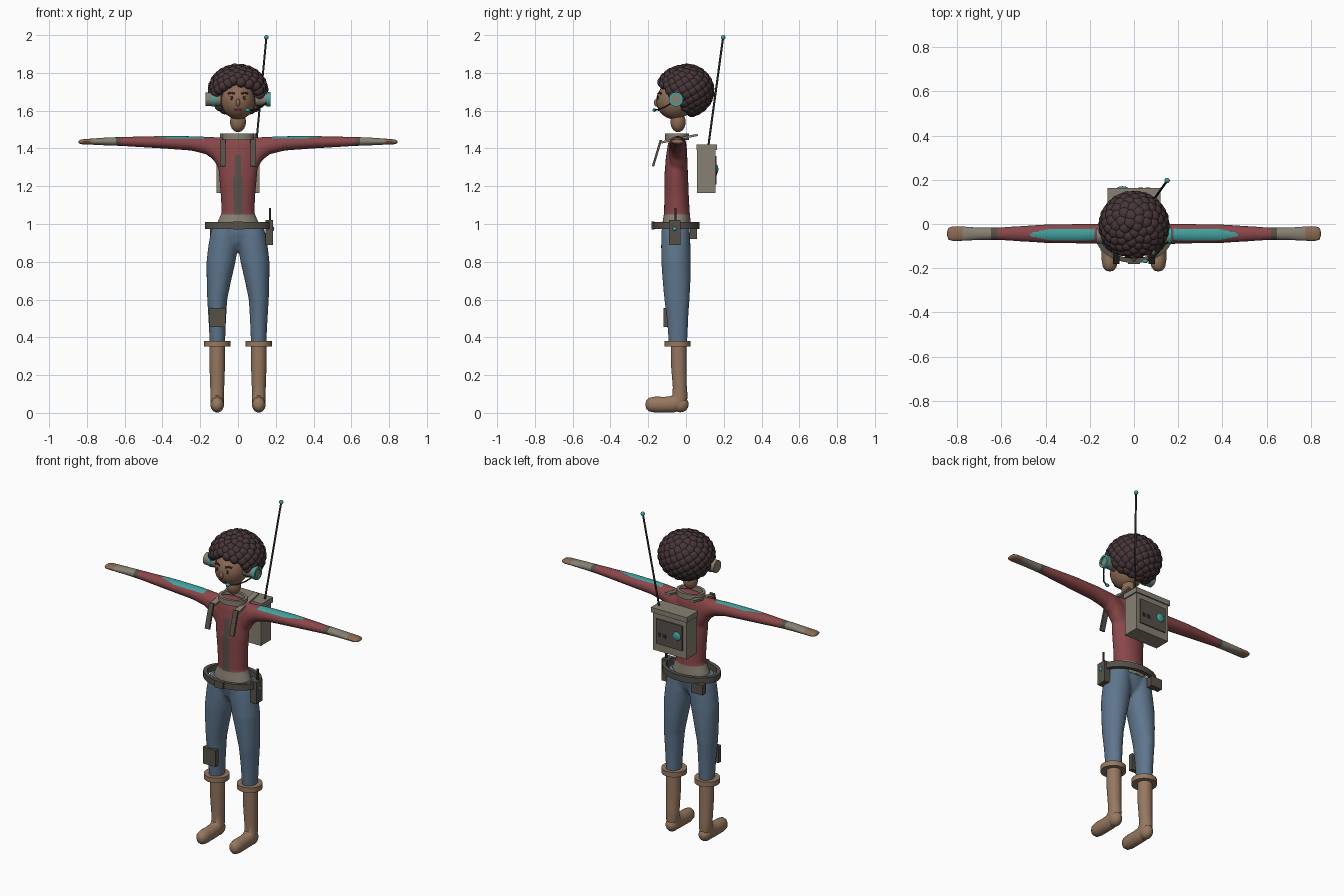
import bpy, bmesh, math
from mathutils import Vector, Matrix

if "Cube" in bpy.data.objects:
    bpy.data.objects.remove(bpy.data.objects["Cube"])

def lin(h):
    c = [int(h[i:i + 2], 16) / 255 for i in (0, 2, 4)]
    return [v / 12.92 if v <= .04045 else ((v + .055) / 1.055) ** 2.4 for v in c] + [1]

MATS = {}
for n, h in dict(red_cloth='8a474a', blue_denim='5e768d', skin='8c6a54', boot_tan='967860', grey='878073',
                 dark_grey='565149', hair_brown='463537', teal='43a19e', lip_red='6e2f30', black='2f2e2c').items():
    MATS[n] = bpy.data.materials.new(n)
    MATS[n].diffuse_color = lin(h)

def finish(name, bm, *mats, smooth=True):
    bmesh.ops.recalc_face_normals(bm, faces=bm.faces)
    me = bpy.data.meshes.new(name)
    bm.to_mesh(me)
    bm.free()
    ob = bpy.data.objects.new(name, me)
    bpy.context.collection.objects.link(ob)
    for m in mats:
        me.materials.append(MATS[m])
    if smooth:
        bpy.ops.object.select_all(action='DESELECT')
        ob.select_set(True)
        bpy.context.view_layer.objects.active = ob
        bpy.ops.object.shade_smooth_by_angle(angle=math.radians(40))
    return ob

def loft(bm, stations, u, fixed=None, n=28):
    """Elliptic rings (centre, radius along u, radius across) joined to a capped tube."""
    pts = [Vector(s[0]) for s in stations]
    rings = []
    for i, (c, ru, rv) in enumerate(stations):
        t = Vector(fixed) if fixed else (pts[min(i + 1, len(pts) - 1)] - pts[max(i - 1, 0)]).normalized()
        v = t.cross(Vector(u)).normalized()
        w = v.cross(t)
        rings.append([bm.verts.new(pts[i] + w * ru * math.cos(a) + v * rv * math.sin(a))
                      for a in (2 * math.pi * k / n for k in range(n))])
    for a, b in zip(rings, rings[1:]):
        for k in range(n):
            bm.faces.new((a[k], a[(k + 1) % n], b[(k + 1) % n], b[k]))
    bm.faces.new(rings[0])
    bm.faces.new(rings[-1])

def box(name, mat, c, size, rot=None):
    bm = bmesh.new()
    m = Matrix.Translation(c) @ (rot or Matrix()) @ Matrix.Diagonal((*size, 1))
    bmesh.ops.create_cube(bm, size=1, matrix=m)
    return finish(name, bm, mat, smooth=False)

def beam(name, mat, p, q, w, t):
    """Flat board in the y-z plane from p to q."""
    d = Vector(q) - Vector(p)
    rot = Matrix.Rotation(math.atan2(d.z, d.y), 4, 'X')
    return box(name, mat, (Vector(p) + Vector(q)) / 2, (w, d.length, t), rot)

def ball(name, mat, c, r):
    bm = bmesh.new()
    bmesh.ops.create_uvsphere(bm, u_segments=24, v_segments=14, radius=1,
                              matrix=Matrix.Translation(c) @ Matrix.Diagonal((*r, 1)))
    return finish(name, bm, mat)

def rod(name, mat, path, r, n=10, u=(0, 1, 0)):
    bm = bmesh.new()
    loft(bm, [(p, r, r) for p in path], u, n=n)
    return finish(name, bm, mat)

def band(name, mat, c, rx, ry, h, t, rot=None, n=40):
    """Hollow elliptic ring with a rectangular section."""
    bm = bmesh.new()
    loops = []
    for dz, dr in ((-h / 2, 0), (h / 2, 0), (h / 2, -t), (-h / 2, -t)):
        loops.append([bm.verts.new(((rx + dr) * math.cos(a), (ry + dr) * math.sin(a), dz))
                      for a in (2 * math.pi * k / n for k in range(n))])
    for a, b in zip(loops, loops[1:] + loops[:1]):
        for k in range(n):
            bm.faces.new((a[k], a[(k + 1) % n], b[(k + 1) % n], b[k]))
    bm.transform(Matrix.Translation(c) @ (rot or Matrix()))
    return finish(name, bm, mat)

def fuse(ob, voxel, steps):
    """Merge overlapping tubes into one soft skin."""
    bpy.context.view_layer.objects.active = ob
    m = ob.modifiers.new('fuse', 'REMESH')
    m.mode, m.voxel_size, m.use_smooth_shade = 'VOXEL', voxel, True
    s = ob.modifiers.new('soften', 'SMOOTH')
    s.factor, s.iterations = .5, steps
    for k in ('fuse', 'soften'):
        bpy.ops.object.modifier_apply(modifier=k)
    return ob

# Torso with arms
bm = bmesh.new()
TORSO = [(.975, .115, -.05, .077), (1.0, .113, -.05, .076), (1.06, .087, -.048, .068), (1.15, .091, -.05, .065),
         (1.25, .1, -.052, .063), (1.35, .108, -.05, .057), (1.42, .11, -.047, .05), (1.455, .095, -.046, .04),
         (1.468, .06, -.046, .024)]
loft(bm, [((0, cy, z), rx, ry) for z, rx, cy, ry in TORSO], (1, 0, 0), (0, 0, 1))
ARM = [(.05, 1.34, .115, .045), (.1, 1.375, .085, .046), (.13, 1.4, .06, .046), (.17, 1.416, .046, .045),
       (.25, 1.427, .038, .044), (.4, 1.433, .033, .042), (.62, 1.437, .024, .028), (.7, 1.437, .021, .029),
       (.78, 1.436, .016, .034), (.82, 1.435, .014, .035), (.838, 1.435, .011, .031), (.846, 1.435, .005, .02)]
for s in (1, -1):
    loft(bm, [((s * x, -.044, z), ry, rz) for x, z, rz, ry in ARM], (0, 1, 0), (s, 0, 0))
body = fuse(finish('shirt_and_arms', bm, 'red_cloth', 'grey', 'dark_grey', 'skin', 'teal'), .0065, 4)
for p in body.data.polygons:
    x, y, z = p.center
    ax = abs(x)
    if ax > .775: p.material_index = 3                                  # hand
    elif ax > .645: p.material_index = 1                                # glove
    elif ax > .62: p.material_index = 2                                 # glove cuff
    elif z < 1.05: p.material_index = 1                                 # waistband
    elif y < -.06 and z < 1.365 and ax < .024 - .03 * max(0, z - 1.1): p.material_index = 2   # front stripe
    elif .18 < ax < .47 and p.normal.z > .3 and abs(y + .048) < .026 * min(1, (.5 - ax) / .12):
        p.material_index = 4                                            # sleeve patch

# Trousers
bm = bmesh.new()
LEG = [(.35, .109, .04, -.042, .048), (.5, .11, .047, -.045, .057), (.6, .11, .053, -.048, .067),
       (.7, .101, .065, -.05, .074), (.8, .09, .077, -.053, .078), (.88, .079, .079, -.054, .078),
       (.95, .073, .073, -.055, .076), (.995, .066, .066, -.054, .073)]
for s in (1, -1):
    loft(bm, [((s * cx, cy, z), rx, ry) for z, cx, rx, cy, ry in LEG], (1, 0, 0), (0, 0, 1))
loft(bm, [((0, -.054, z), rx, ry) for z, rx, ry in ((.86, .03, .03), (.9, .09, .06), (.95, .135, .073), (.995, .128, .074))],
     (1, 0, 0), (0, 0, 1))
fuse(finish('trousers', bm, 'blue_denim'), .009, 5)

# Boots with cuffs
BOOT = [(-.04, .37, .041, .041), (-.038, .25, .041, .041), (-.033, .14, .037, .037), (-.031, .09, .036, .04),
        (-.04, .058, .036, .05), (-.07, .046, .036, .044), (-.11, .044, .036, .041), (-.165, .044, .036, .042),
        (-.195, .044, .031, .036), (-.21, .044, .019, .023), (-.214, .044, .006, .008)]
for s, side in ((1, 'right'), (-1, 'left')):
    bm = bmesh.new()
    loft(bm, [((s * .11, y, z), rx, r) for y, z, rx, r in BOOT], (1, 0, 0))
    ball(side + '_heel', 'boot_tan', (s * .11, -.03, .045), (.036, .044, .042))
    finish(side + '_boot', bm, 'boot_tan')
    band(side + '_boot_cuff', 'boot_tan', (s * .11, -.045, .366), .07, .07, .03, .035)

# Belt, buckle, pouch, knee pocket
band('belt', 'dark_grey', (0, -.052, .992), .175, .124, .036, .022)
box('belt_buckle', 'dark_grey', (0, -.175, .992), (.055, .014, .042))
box('belt_pouch', 'dark_grey', (-.112, .04, .95), (.075, .035, .06))
box('knee_pocket', 'dark_grey', (-.108, -.107, .505), (.085, .026, .1))

# Handheld radio on the belt
box('radio', 'dark_grey', (.165, -.06, .955), (.04, .06, .13))
rod('radio_antenna', 'black', [(.17, -.055, 1.01), (.17, -.055, 1.085)], .006)
ball('radio_button', 'teal', (.186, -.06, .975), (.006, .011, .011))

# Collar and shoulder straps
band('collar', 'grey', (0, -.047, 1.462), .085, .064, .032, .016)
for s, side in ((1, 'right'), (-1, 'left')):
    beam(side + '_shoulder_strap', 'grey', (s * .08, -.13, 1.432), (s * .08, .062, 1.472), .032, .012)
    beam(side + '_chest_strap', 'dark_grey', (s * .081, -.133, 1.445), (s * .081, -.175, 1.305), .03, .012)

# Backpack transmitter
box('pack', 'grey', (0, .106, 1.28), (.225, .098, .23))
box('pack_lid', 'grey', (0, .109, 1.406), (.24, .108, .03))
box('pack_panel', 'dark_grey', (0, .157, 1.285), (.175, .009, .15))
for i in (0, 1):
    box('pack_button', 'black', (.03 + .032 * i, .162, 1.268), (.02, .006, .02))
ball('pack_dial', 'teal', (-.052, .16, 1.29), (.026, .011, .026))
rod('pack_antenna', 'black', [(.095, .118, 1.41), (.15, .196, 1.985)], .0055)
ball('antenna_tip', 'teal', (.15, .197, 1.988), (.012, .012, .012))

# Head and neck
ball('neck', 'skin', (0, -.042, 1.54), (.042, .04, .054))
ball('head', 'skin', (0, -.06, 1.652), (.09, .098, .098))

def face_y(x, z):
    return -.06 - .098 * math.sqrt(1 - (x / .09) ** 2 - ((z - 1.652) / .098) ** 2)

ball('nose', 'skin', (0, face_y(0, 1.64), 1.642), (.011, .012, .02))
ball('lips', 'lip_red', (0, face_y(0, 1.604), 1.604), (.021, .005, .007))
for s, side in ((1, 'right'), (-1, 'left')):
    ball(side + '_eye', 'black', (s * .034, face_y(.034, 1.668), 1.668), (.007, .004, .011))
    rod(side + '_eyebrow', 'hair_brown', [(s * x, face_y(x, z), z) for x, z in ((.018, 1.69), (.035, 1.695), (.052, 1.69))],
        .005, 8)

# Curly hair: rounded clumps over a cap, open around the face
ball('hair_cap', 'hair_brown', (0, .012, 1.708), (.128, .11, .114))
bm = bmesh.new()
N = 190
for i in range(N):
    w = 1 - 2 * (i + .5) / N
    a = i * math.pi * (3 - math.sqrt(5))
    r = math.sqrt(1 - w * w)
    c = Vector((.131 * r * math.cos(a), -.01 + .127 * r * math.sin(a), 1.706 + .112 * w))
    if c.z < 1.755 - .92 * (c.y + .15):
        continue
    bmesh.ops.create_icosphere(bm, subdivisions=3, radius=.031 + .004 * math.sin(i * 2.4), matrix=Matrix.Translation(c))
finish('hair_curls', bm, 'hair_brown')

# Headset
turn = Matrix.Rotation(math.pi / 2, 4, 'Y')
rod('right_earcup', 'grey', [(.09, -.053, 1.66), (.165, -.053, 1.66)], .033, 28)
band('right_earcup_ring', 'teal', (.162, -.053, 1.66), .038, .038, .02, .013, turn)
rod('left_earcup', 'grey', [(-.09, -.053, 1.66), (-.172, -.053, 1.66)], .036, 28)
band('left_earcup_ring', 'teal', (-.13, -.053, 1.66), .039, .039, .02, .013, turn)
rod('microphone_boom', 'black', [(.155, -.07, 1.645), (.125, -.11, 1.62), (.09, -.15, 1.605), (.055, -.168, 1.603)],
    .004, 8, (0, 0, 1))
ball('microphone', 'teal', (.05, -.168, 1.603), (.014, .009, .009))

for m in bpy.data.materials:
    if m.users and not m.is_grease_pencil:
        m.use_nodes = True
        m.node_tree.nodes["Principled BSDF"].inputs["Base Color"].default_value = m.diffuse_color
